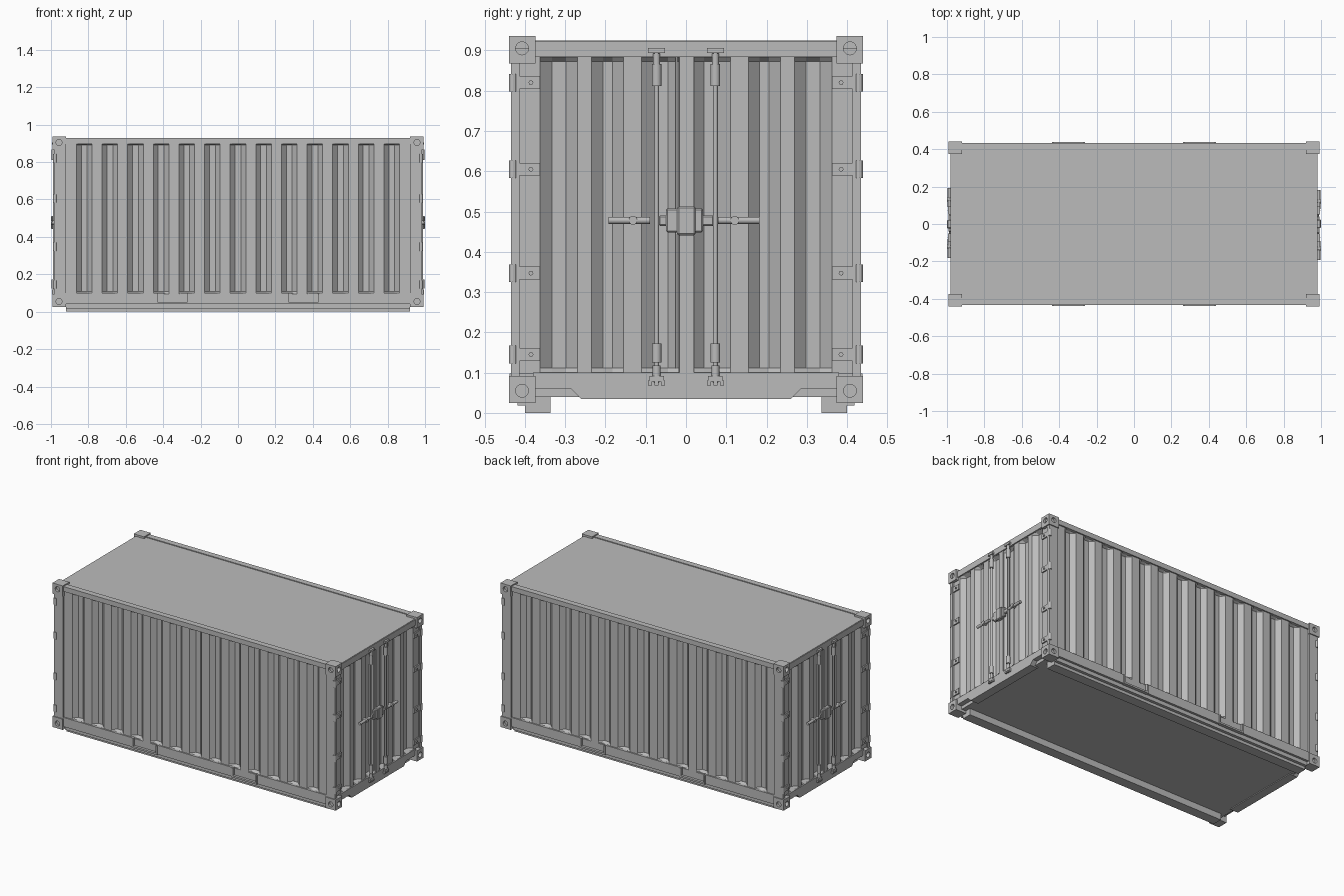
import bpy, bmesh, math
from mathutils import Matrix, Vector

if "Cube" in bpy.data.objects:
    bpy.data.objects.remove(bpy.data.objects["Cube"], do_unlink=True)

grey = bpy.data.materials.new("container grey")
grey.use_nodes = True
GREY = (0.5, 0.5, 0.5, 1)
grey.diffuse_color = GREY
grey.node_tree.nodes["Principled BSDF"].inputs["Base Color"].default_value = GREY


def box(bm, x0, x1, y0, y1, z0, z1):
    m = Matrix.Translation(((x0 + x1) / 2, (y0 + y1) / 2, (z0 + z1) / 2))
    m = m @ Matrix.Diagonal((x1 - x0, y1 - y0, z1 - z0, 1))
    bmesh.ops.create_cube(bm, size=1, matrix=m)


def rod(bm, a, b, r, sides=12):
    a, b = Vector(a), Vector(b)
    d = b - a
    m = Matrix.Translation((a + b) / 2) @ d.to_track_quat('Z', 'Y').to_matrix().to_4x4()
    bmesh.ops.create_cone(bm, cap_ends=True, segments=sides, radius1=r, radius2=r,
                          depth=d.length, matrix=m)


def make(name, bm, bevel=0.0, smooth=False):
    """Turn a bmesh into an object."""
    me = bpy.data.meshes.new(name)
    bm.to_mesh(me)
    bm.free()
    me.materials.append(grey)
    ob = bpy.data.objects.new(name, me)
    bpy.context.collection.objects.link(ob)
    if bevel:
        mod = ob.modifiers.new("bevel", 'BEVEL')
        mod.width, mod.segments = bevel, 1
    if smooth:
        bpy.ops.object.select_all(action='DESELECT')
        ob.select_set(True)
        bpy.context.view_layer.objects.active = ob
        bpy.ops.object.shade_smooth_by_angle(angle=math.radians(35))
    return ob


def both_ends(name, build, **kw):
    """Build a part at +x and its half-turn copy at -x."""
    for label, ang in (("left_", 0), ("right_", math.pi)):
        bm = bmesh.new()
        build(bm)
        bm.transform(Matrix.Rotation(ang, 4, 'Z'))
        make(label + name, bm, **kw)


def corrugated(bm, profile, z0, z1, place, lip=0.014):
    """Sheet along (u, depth) points; the folds close at top and bottom."""
    rows = []
    for z, flat in ((z0, 1), (z0 + lip, 0), (z1 - lip, 0), (z1, 1)):
        rows.append([bm.verts.new(place(u, 0 if flat else d, z)) for u, d in profile])
    for lo, hi in zip(rows, rows[1:]):
        for i in range(len(profile) - 1):
            bm.faces.new((lo[i], lo[i + 1], hi[i + 1], hi[i]))


# Roof and floor
bm = bmesh.new()
box(bm, -0.978, 0.978, -0.425, 0.425, 0.905, 0.924)
make("roof", bm)
bm = bmesh.new()
box(bm, -0.95, 0.95, -0.40, 0.40, 0.04, 0.085)
make("floor", bm)

# Corrugated side walls
PITCH, RIDGE, SLANT = 0.137, 0.054, 0.026
side_profile = [(-0.93, 0)]
for k in range(-6, 8):
    c = (k - 0.5) * PITCH
    h = RIDGE / 2
    for u, d in ((c - h - SLANT, 0.026), (c - h, 0), (c + h, 0), (c + h + SLANT, 0.026)):
        if abs(u) < 0.925:
            side_profile.append((u, d))
side_profile.append((0.93, 0))
for name, s in (("front", -1), ("back", 1)):
    bm = bmesh.new()
    corrugated(bm, side_profile, 0.095, 0.905, lambda u, d, z: (-s * u, s * (0.424 - d), z))
    make(name + "_wall", bm)

    # Top rail, lower rail with two fork pockets, and runner
    def side_box(bm, x0, x1, y0, y1, z0, z1):
        box(bm, x0, x1, min(s * y0, s * y1), max(s * y0, s * y1), z0, z1)
    bm = bmesh.new()
    side_box(bm, -0.925, 0.925, 0.395, 0.432, 0.898, 0.929)
    make(name + "_top_rail", bm)
    bm = bmesh.new()
    for x0, x1 in ((-0.925, -0.43), (-0.27, 0.27), (0.43, 0.925)):
        side_box(bm, x0, x1, 0.385, 0.432, 0.042, 0.10)
    for c in (-0.35, 0.35):
        side_box(bm, c - 0.08, c + 0.08, 0.385, 0.422, 0.05, 0.10)
    make(name + "_bottom_rail", bm)
    bm = bmesh.new()
    for c in (-0.35, 0.35):
        side_box(bm, c - 0.088, c + 0.088, 0.385, 0.438, 0.040, 0.051)
        for e in (-0.084, 0.084):
            side_box(bm, c + e - 0.004, c + e + 0.004, 0.40, 0.438, 0.051, 0.098)
    make(name + "_fork_pockets", bm)
    bm = bmesh.new()
    side_box(bm, -0.92, 0.92, 0.337, 0.40, 0.0, 0.05)
    side_box(bm, -0.92, 0.92, 0.395, 0.418, 0.018, 0.045)
    make(name + "_runner", bm)

# Corner castings with round openings, then posts
bm = bmesh.new()
box(bm, 0.92, 0.992, 0.374, 0.44, 0.868, 0.936)
casting = make("casting", bm)
bm = bmesh.new()
rod(bm, (0.972, 0.407, 0.905), (1.05, 0.407, 0.905), 0.016, 20)
rod(bm, (0.957, 0.425, 0.905), (0.957, 0.50, 0.905), 0.016, 20)
cutter = make("casting_cutter", bm)
cutter.hide_render = True
cut = casting.modifiers.new("openings", 'BOOLEAN')
cut.operation, cut.object, cut.solver = 'DIFFERENCE', cutter, 'EXACT'
bpy.context.view_layer.update()
cut_mesh = bpy.data.meshes.new_from_object(
    casting.evaluated_get(bpy.context.evaluated_depsgraph_get()))
bpy.data.objects.remove(casting)
bpy.data.objects.remove(cutter)
for xn, sx in (("left", 1), ("right", -1)):
    for yn, sy in (("front", -1), ("back", 1)):
        for zn, sz in (("upper", 1), ("lower", -1)):
            bm = bmesh.new()
            bm.from_mesh(cut_mesh)
            bm.transform(Matrix.Translation((0, 0, 0 if sz > 0 else 0.96))
                         @ Matrix.Diagonal((sx, sy, sz, 1)))
            if sx * sy * sz < 0:
                bmesh.ops.reverse_faces(bm, faces=bm.faces)
            make(f"{xn}_{yn}_{zn}_casting", bm)
        bm = bmesh.new()
        xs, ys = sorted((sx * 0.922, sx * 0.984)), sorted((sy * 0.413, sy * 0.434))
        box(bm, *xs, *ys, 0.085, 0.875)
        xs, ys = sorted((sx * 0.922, sx * 0.950)), sorted((sy * 0.38, sy * 0.42))
        box(bm, *xs, *ys, 0.085, 0.875)
        make(f"{xn}_{yn}_post", bm)


# End frame: header and sill with a dropped middle
def header(bm):
    box(bm, 0.93, 0.982, -0.38, 0.38, 0.884, 0.922)


def sill(bm):
    outline = [(-0.38, 0.10), (-0.38, 0.06), (-0.285, 0.06), (-0.26, 0.035),
               (0.26, 0.035), (0.285, 0.06), (0.38, 0.06), (0.38, 0.10)]
    face = bm.faces.new([bm.verts.new((0.925, y, z)) for y, z in outline])
    new = bmesh.ops.extrude_face_region(bm, geom=[face])["geom"]
    bmesh.ops.translate(bm, vec=(0.055, 0, 0),
                        verts=[v for v in new if isinstance(v, bmesh.types.BMVert)])
    bmesh.ops.recalc_face_normals(bm, faces=bm.faces)


both_ends("header", header)
both_ends("sill", sill)

# Pair of corrugated doors
D = 0.026
half = [(0.018, 0), (0.045, D), (0.077, D), (0.11, 0), (0.155, 0), (0.182, D),
        (0.206, D), (0.235, 0), (0.27, 0), (0.298, D), (0.333, D), (0.362, 0), (0.414, 0)]
for label, pts in (("back_door", half), ("front_door", [(-u, d) for u, d in reversed(half)])):
    both_ends(label, lambda bm: corrugated(
        bm, pts, 0.098, 0.886, lambda u, d, z: (0.974 - d, u, z)))
both_ends("door_seal", lambda bm: (box(bm, 0.94, 0.978, -0.016, 0.02, 0.075, 0.90),
                                   box(bm, 0.94, 0.970, -0.026, -0.014, 0.10, 0.886)))


# Hinges
def hinges(bm):
    for s in (-1, 1):
        for z in (0.145, 0.347, 0.605, 0.82):
            ys = sorted((s * 0.362, s * 0.432))
            box(bm, 0.968, 0.982, *ys, z - 0.016, z + 0.016)
            rod(bm, (0.978, s * 0.430, z - 0.022), (0.978, s * 0.430, z + 0.022), 0.010)
            rod(bm, (0.978, s * 0.385, z), (0.987, s * 0.385, z), 0.006, 8)


both_ends("hinges", hinges)


# Locking bars with sleeves, cams and keepers
def lock_bars(bm):
    for y in (-0.073, 0.073):
        rod(bm, (0.984, y, 0.075), (0.984, y, 0.90), 0.006)
        for z0, z1 in ((0.125, 0.172), (0.812, 0.866)):
            rod(bm, (0.984, y, z0), (0.984, y, z1), 0.012)
        rod(bm, (0.984, y, 0.092), (0.984, y, 0.118), 0.010)
        rod(bm, (0.984, y, 0.866), (0.984, y, 0.892), 0.009)
        box(bm, 0.976, 0.994, y - 0.021, y + 0.021, 0.893, 0.906)
        box(bm, 0.976, 0.992, y - 0.018, y + 0.018, 0.078, 0.092)
        for e in (-0.016, 0, 0.016):
            box(bm, 0.976, 0.992, y + e - 0.005, y + e + 0.005, 0.068, 0.080)


both_ends("lock_bars", lock_bars, smooth=True)


# Lever handles and central lock box
def handles(bm):
    for s, a, b in ((-1, 0.09, 0.193), (1, 0.08, 0.182)):
        rod(bm, (0.987, s * a, 0.478), (0.987, s * b, 0.478), 0.009)
        c = s * (a + b) / 2 - s * 0.01
        rod(bm, (0.965, c, 0.478), (0.999, c, 0.478), 0.011)


both_ends("handles", handles, smooth=True)
both_ends("lock_box", lambda bm: (box(bm, 0.972, 0.992, -0.05, 0.042, 0.448, 0.508),
                                  box(bm, 0.972, 0.999, -0.022, 0.024, 0.441, 0.513),
                                  box(bm, 0.972, 0.988, -0.068, 0.07, 0.464, 0.490)),
          bevel=0.004)
